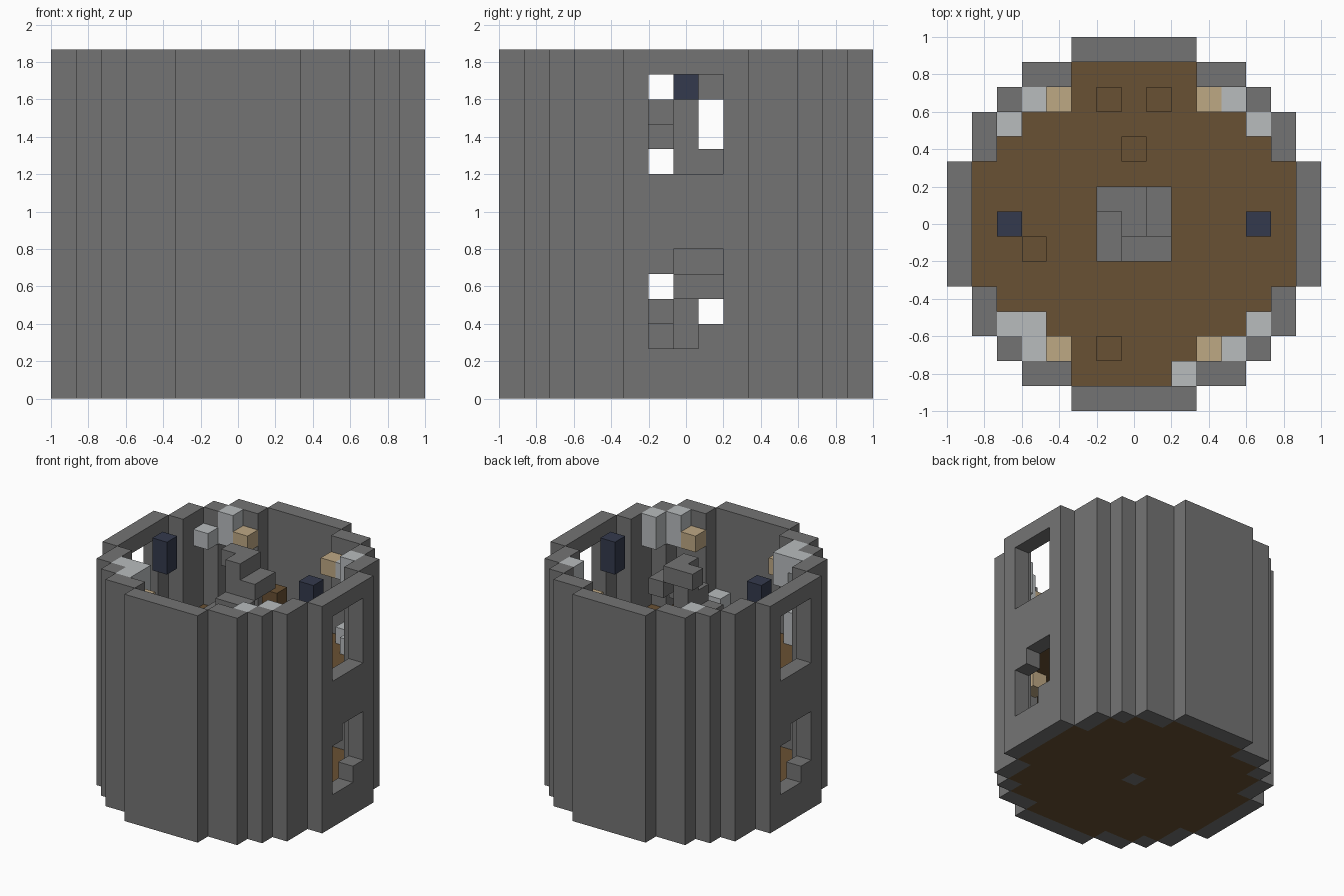
import bpy
import bmesh
from mathutils import Vector

if "Cube" in bpy.data.objects:
    bpy.data.objects.remove(bpy.data.objects["Cube"], do_unlink=True)

U = 2 / 15      # edge of one block
LAYERS = 14


def material(name, rgb):
    m = bpy.data.materials.new(name)
    m.use_nodes = True
    m.diffuse_color = (*rgb, 1)
    bsdf = next(n for n in m.node_tree.nodes if n.type == "BSDF_PRINCIPLED")
    bsdf.inputs["Base Color"].default_value = (*rgb, 1)
    bsdf.inputs["Roughness"].default_value = 0.9
    return m


STONE = material("stone grey", (0.175, 0.175, 0.175))
WOOD = material("dark wood", (0.141, 0.082, 0.033))
WEB = material("pale web", (0.479, 0.503, 0.515))
TAN = material("tan", (0.515, 0.392, 0.231))
NAVY = material("navy", (0.034, 0.042, 0.074))


def build(name, cells, mat):
    """Skin a set of (column, row, layer) blocks, keeping only exposed faces."""
    cells = set(cells)
    bm = bmesh.new()
    verts = {}

    def vert(p):
        key = tuple(round(c * 2) for c in p)
        if key not in verts:
            verts[key] = bm.verts.new((p[0] * U, p[1] * U, (p[2] + 0.5) * U))
        return verts[key]

    for cell in cells:
        for axis in range(3):
            for sign in (-1, 1):
                n = Vector((0, 0, 0))
                n[axis] = sign
                if tuple(int(c + d) for c, d in zip(cell, n)) in cells:
                    continue
                a = Vector((0, 0, 0))
                a[(axis + 1) % 3] = 1
                b = n.cross(a)
                mid = Vector(cell) + n / 2
                bm.faces.new([vert(mid + (a * s + b * t) / 2)
                              for s, t in ((-1, -1), (1, -1), (1, 1), (-1, 1))])
    bmesh.ops.dissolve_limit(bm, angle_limit=0.01, verts=bm.verts, edges=bm.edges)
    mesh = bpy.data.meshes.new(name)
    bm.to_mesh(mesh)
    bm.free()
    mesh.materials.append(mat)
    obj = bpy.data.objects.new(name, mesh)
    bpy.context.collection.objects.link(obj)
    return obj


def column(i, j, *layers):
    return [(i, j, k) for k in layers]


# Stepped round plan: half depth of the tower at each column
EDGE = {0: 7, 1: 7, 2: 7, 3: 6, 4: 6, 5: 5, 6: 4, 7: 2}
SPAN = range(-7, 8)


def in_plan(i, j):
    return abs(i) <= 7 and abs(j) <= EDGE[abs(i)]


def is_wall(i, j):
    return in_plan(i, j) and not all(
        in_plan(i + a, j + b) for a, b in ((1, 0), (-1, 0), (0, 1), (0, -1)))


plan = [(i, j) for i in SPAN for j in SPAN if in_plan(i, j)]
inside = [c for c in plan if not is_wall(*c)]


# Windows: full openings upstairs, stepped openings downstairs
def is_window(i, j, k):
    if abs(i) != 7 or abs(j) > 1:
        return False
    side = j if i > 0 else -j
    return 9 <= k <= 12 or (2 <= k <= 5 and (side, k) not in ((-1, 5), (1, 2)))


build("tower_wall", [(i, j, k) for i, j in plan if is_wall(i, j)
                     for k in range(LAYERS) if not is_window(i, j, k)], STONE)

# Floors
build("ground_floor", [(i, j, 0) for i, j in inside if (i, j) != (0, 0)], WOOD)
build("upper_floor", [(i, j, 7) for i, j in inside
                      if max(abs(i), abs(j)) > 1], WOOD)

# Spiral stair: centre post and two-block treads turning with each layer
build("stair_post", column(0, 0, *range(LAYERS)), STONE)
TREADS = [((1, 1), (1, 0)), ((-1, 1), (0, 1)), ((-1, 0), (-1, -1)), ((0, -1), (1, -1))]
for k in range(1, LAYERS):
    build(f"stair_tread_{k}", [(i, j, k) for i, j in TREADS[k % 4]], STONE)

# Hanging blocks beside the windows
for side, name in ((-1, "left"), (1, "right")):
    build("hanging_block_" + ("left" if side > 0 else "right"),
          column(5 * side, 0, 12, 13), NAVY)

# Wooden furniture on the upper floor
build("tall_stool", column(-1, 5, 8, 9), WOOD)
for n, (i, j) in enumerate(((1, 5), (0, 3), (-4, -1), (-1, -5))):
    build(f"stool_{n + 1}", column(i, j, 8), WOOD)

# Tan ceiling blocks in the corners of both rooms
for sx in (-1, 1):
    for sy in (-1, 1):
        tag = ("left" if sx > 0 else "right") + ("_back" if sy > 0 else "_front")
        build("upper_corner_block_" + tag, column(3 * sx, 5 * sy, 12), TAN)
        build("lower_corner_block_" + tag, column(4 * sx, 4 * sy, 6), TAN)

# Webs in the corners
build("web_back_right", column(-4, 5, 12, 13) + column(-5, 4, 12), WEB)
build("web_back_left", column(5, 4, 8, 12, 13) + column(4, 5, 8, 12), WEB)
build("web_front_left", column(5, -4, 12, 13) + column(4, -5, 12, 13), WEB)
build("web_front_right", column(-4, -4, 12, 13) + column(-5, -4, 13)
      + column(-4, -5, 8, 9, 13), WEB)
build("web_floor", column(2, -6, 8), WEB)
